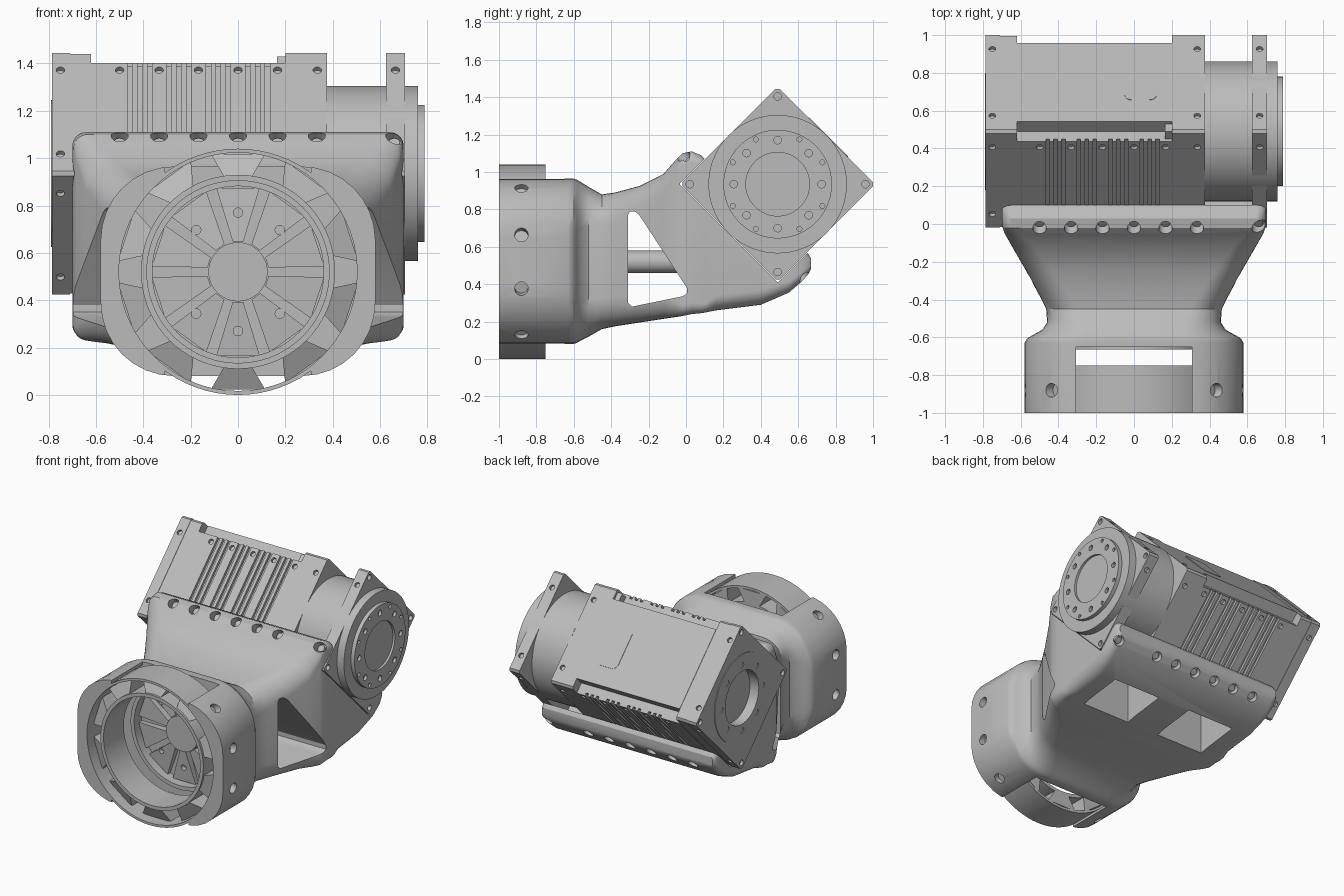
import bpy, bmesh
from math import sin, cos, pi, radians
from mathutils import Matrix, Vector

if "Cube" in bpy.data.objects:
    bpy.data.objects.remove(bpy.data.objects["Cube"])

grey = bpy.data.materials.new("machined grey")
grey.use_nodes = True
grey.diffuse_color = (0.5, 0.5, 0.5, 1)
grey.node_tree.nodes["Principled BSDF"].inputs["Base Color"].default_value = grey.diffuse_color

MOTOR = Matrix.Translation((0, 0.49, 0.935)) @ Matrix.Rotation(pi / 4, 4, "X")
FLANGE = Matrix.Translation((0, 0, 0.52))
HERE = Matrix.Identity(4)


def at(axis, a, p, q):
    return (a, p, q) if axis == "x" else (p, a, q)


def finish(bm, name, matrix=HERE):
    bmesh.ops.remove_doubles(bm, verts=bm.verts, dist=0.0001)
    bmesh.ops.recalc_face_normals(bm, faces=bm.faces)
    mesh = bpy.data.meshes.new(name)
    bm.to_mesh(mesh)
    bm.free()
    mesh.transform(matrix)
    mesh.materials.append(grey)
    obj = bpy.data.objects.new(name, mesh)
    bpy.context.collection.objects.link(obj)
    return obj


def loft(bm, rings, closed=False):
    """Skin a list of equal rings of points, capped or joined end to end."""
    rows = [[bm.verts.new(p) for p in ring] for ring in rings]
    pairs = list(zip(rows, rows[1:]))
    if closed:
        pairs.append((rows[-1], rows[0]))
    else:
        bm.faces.new(rows[0])
        bm.faces.new(rows[-1])
    for low, high in pairs:
        for i in range(len(low)):
            j = (i + 1) % len(low)
            bm.faces.new((low[i], low[j], high[j], high[i]))


def prism(bm, pts, axis, a, b):
    loft(bm, [[at(axis, k, p, q) for p, q in pts] for k in (a, b)])


def lathe(bm, profile, axis, n=72):
    loft(bm, [[at(axis, a, r * cos(2 * pi * i / n), r * sin(2 * pi * i / n))
               for i in range(n)] for a, r in profile], closed=True)


def tube(bm, axis, a, b, r0, r1):
    lathe(bm, [(a, r0), (a, r1), (b, r1), (b, r0)], axis)


def box(bm, centre, size, turn=HERE):
    m = Matrix.Translation(centre) @ turn @ Matrix.Diagonal((*size, 1))
    bmesh.ops.create_cube(bm, size=1, matrix=m)


def drill(bm, centre, direction, r, depth, n=20):
    """Cylinder centred on a surface point, along the given direction."""
    turn = Vector(direction).to_track_quat("Z", "Y").to_matrix().to_4x4()
    bmesh.ops.create_cone(bm, cap_ends=True, segments=n, radius1=r, radius2=r,
                          depth=depth, matrix=Matrix.Translation(centre) @ turn)


def cut(obj, bm, matrix=HERE):
    cutter = finish(bm, "cutter", matrix)
    cutter.hide_render = True
    mod = obj.modifiers.new("cut", "BOOLEAN")
    mod.operation, mod.solver, mod.object = "DIFFERENCE", "EXACT", cutter
    bpy.context.view_layer.objects.active = obj
    bpy.ops.object.modifier_apply(modifier=mod.name)
    bpy.data.objects.remove(cutter)


def square(s, c=0.015, notched=False):
    """Square section with chamfered or step-notched corners."""
    pts = []
    for k in range(4):
        corner = [(s, s - c), (s - c, s - c), (s - c, s)] if notched else [(s, s - c), (s - c, s)]
        ck, sk = cos(k * pi / 2), sin(k * pi / 2)
        pts += [(p * ck - q * sk, p * sk + q * ck) for p, q in corner]
    return pts


def rounded(y, w, z0, z1, r):
    """Rounded rectangle ring standing at depth y."""
    ring, mid, h = [], (z0 + z1) / 2, (z1 - z0) / 2
    r = min(r, h * 0.95)
    for k, (sx, sz) in enumerate([(1, 1), (-1, 1), (-1, -1), (1, -1)]):
        for i in range(9):
            t = (k + i / 8) * pi / 2
            ring.append((sx * (w - r) + r * cos(t), y, mid + sz * (h - r) + r * sin(t)))
    return ring


# Bracket: flange block, waist and cradle as one skin
stations = [
    (-1, .58, .08, .965, .31), (-.63, .58, .08, .965, .31), (-.605, .565, .08, .965, .3),
    (-.585, .53, .085, .96, .28), (-.56, .485, .1, .945, .24), (-.52, .46, .12, .92, .2),
    (-.45, .465, .16, .88, .17), (-.38, .5, .175, .89, .16), (-.25, .57, .195, .925, .14),
    (-.12, .645, .215, .99, .12), (-.05, .685, .225, 1.07, .08), (-.02, .695, .23, 1.1, .06),
    (.03, .7, .24, 1.11, .06), (.08, .7, .245, 1.09, .05), (.11, .7, .25, 1.06, .05),
    (.16, .7, .26, .95, .08), (.4, .7, .29, .75, .08), (.55, .7, .355, .65, .06),
    (.62, .7, .415, .6, .05), (.655, .69, .455, .56, .04), (.667, .68, .48, .54, .02)]
bm = bmesh.new()
loft(bm, [rounded(*s) for s in stations])
bracket = finish(bm, "bracket")

# Seat for the square motor
bm = bmesh.new()
prism(bm, square(0.372, 0.005), "x", -0.9, 0.9)
cut(bracket, bm, MOTOR)

# Flange bore, its deeper pocket, and the slots above and below
for r, end in ((0.52, -0.65), (0.375, -0.58)):
    bm = bmesh.new()
    drill(bm, (0, end - 0.5, 0.52), (0, 1, 0), r, 1, 72)
    cut(bracket, bm)
bm = bmesh.new()
box(bm, (0, -0.9, 0.52), (0.615, 0.5, 1.2))
cut(bracket, bm)

# Triangular side window right through, and pockets underneath
bm = bmesh.new()
prism(bm, [(-.31, .3), (-.29, .28), (-.02, .335), (.005, .35), (.005, .38),
           (-.25, .77), (-.275, .79), (-.3, .79), (-.31, .77)], "x", -1, 1)
cut(bracket, bm)
bm = bmesh.new()
for side in (-1, 1):
    box(bm, (side * 0.32, 0.25, 0.3), (0.38, 0.32, 0.5))
cut(bracket, bm)

# Screw holes in both lips and around the flange block
bolts = [-0.5, -0.333, -0.167, 0, 0.167, 0.333]
bm = bmesh.new()
for x in bolts + [0.66]:
    drill(bm, (x, -0.01, 1.08), (0, -1, 1), 0.036, 0.08)
    drill(bm, (x, 0.635, 0.435), (0, 1, -1), 0.036, 0.08)
for side in (-1, 1):
    for a in (-42, -14, 14, 42):
        d = Vector((side * cos(radians(a)), 0, sin(radians(a))))
        drill(bm, d * 0.59 + Vector((0, -0.88, 0.52)), d, 0.036, 0.09)
cut(bracket, bm)

# Screws sitting in the lip holes
bm = bmesh.new()
for x in bolts + [0.66]:
    drill(bm, (x, 0.02, 1.05), (0, -1, 1), 0.024, 0.05)
    drill(bm, (x, 0.605, 0.465), (0, 1, -1), 0.024, 0.05)
finish(bm, "lip_screws")

# Clips on the flange block
bm = bmesh.new()
for side in (-1, 1):
    for a in (-30, 30):
        d = Vector((side * cos(radians(a)), 0, sin(radians(a))))
        turn = Matrix.Rotation(-side * radians(a), 4, "Y")
        box(bm, d * 0.572, (0.03, 0.235, 0.075), turn)
        for y in (-0.075, 0.075):
            box(bm, d * 0.588 + Vector((0, y, 0)), (0.008, 0.03, 0.03), turn)
finish(bm, "flange_clips", Matrix.Translation((0, -0.88, 0.52)))

# Coupling ring: two thin tubes joined by flared struts
bm = bmesh.new()
tube(bm, "y", -1, -0.75, 0.503, 0.52)
finish(bm, "outer_ring", FLANGE)
bm = bmesh.new()
tube(bm, "y", -0.98, -0.75, 0.385, 0.41)
finish(bm, "inner_ring", FLANGE)


def sectors(name, inner, outer, back):
    """Ten radial blocks; each end is given as radius, half angle and front depth."""
    bm = bmesh.new()
    for k in range(10):
        ends = []
        for r, half, front in (inner, outer):
            ring = []
            for h, y in ((-half, front), (half, front), (half, back), (-half, back)):
                a = radians(90 + 36 * k + h)
                ring.append((r * cos(a), y, r * sin(a)))
            ends.append(ring)
        loft(bm, ends)
    return finish(bm, name, FLANGE)


sectors("ring_struts", (0.4, 8, -0.97), (0.51, 13, -0.92), -0.75)

# Spoked disc at the bottom of the bore
pads = sectors("disc_pads", (0.13, 10, -0.63), (0.365, 14.5, -0.61), -0.57)
bm = bmesh.new()
for k in range(8):
    a = k * pi / 4
    drill(bm, (0.25 * cos(a), -0.625, 0.25 * sin(a)), (0, 1, 0), 0.02, 0.08)
cut(pads, bm, FLANGE)
bm = bmesh.new()
drill(bm, (0, -0.605, 0), (0, 1, 0), 0.125, 0.07, 48)
finish(bm, "disc_hub", FLANGE)
bm = bmesh.new()
tube(bm, "y", -0.665, -0.57, 0.362, 0.39)
finish(bm, "disc_rim", FLANGE)

# Shaft between flange and cradle
bm = bmesh.new()
drill(bm, (0, -0.08, 0.52), (0, 1, 0), 0.06, 0.56, 32)
finish(bm, "centre_shaft")

# Motor housing pieces
S = 0.368
parts = {}
for name, x0, x1, pts in (
        ("rear_plate", -0.785, -0.71, square(S)),
        ("housing_rear", -0.71, -0.62, square(S - 0.003)),
        ("housing_middle", -0.62, 0.2, square(S, 0.075, True)),
        ("housing_front", 0.2, 0.375, square(S)),
        ("output_plate", 0.625, 0.705, square(S))):
    bm = bmesh.new()
    prism(bm, pts, "x", x0, x1)
    parts[name] = finish(bm, name, MOTOR)

# Cooling grooves and screw holes in the housing
bm = bmesh.new()
for face in (-1, 1):
    for mid in (-0.415, -0.25, -0.083, 0.083):
        for step in (-0.042, 0, 0.042):
            box(bm, (mid + step, 0, face * S), (0.02, 0.8, 0.04))
    for x in bolts[:-1]:
        for y in (-0.25, 0.25):
            drill(bm, (x, y, face * S), (0, 0, 1), 0.018, 0.04)
cut(parts["housing_middle"], bm, MOTOR)
for name, x in (("rear_plate", -0.75), ("housing_front", 0.335), ("output_plate", 0.665)):
    bm = bmesh.new()
    for k in (-0.25, 0.25):
        for face in (-S, S):
            drill(bm, (x, k, face), (0, 0, 1), 0.018, 0.04)
            drill(bm, (x, face, k), (0, 1, 0), 0.018, 0.04)
    if name != "housing_front":
        for y in (-0.332, 0.332):
            for z in (-0.332, 0.332):
                drill(bm, (x + 0.04 * (1 if x > 0 else -1), y, z), (1, 0, 0), 0.02, 0.05)
    cut(parts[name], bm, MOTOR)

# Connector tab in the top notch and flush cover on the back
bm = bmesh.new()
box(bm, (0.182, 0.32, 0.32), (0.036, 0.06, 0.06))
finish(bm, "connector_tab", MOTOR)
bm = bmesh.new()
loft(bm, [[(x + 0.035, y, z) for x, _, z in rounded(0, 0.085, -0.163, 0.134, 0.04)]
          for y in (S - 0.01, S + 0.003)])
finish(bm, "back_cover", MOTOR)

# Turned ends: output drive, and rear boss with its bore
bm = bmesh.new()
lathe(bm, [(.37, 0), (.37, .37), (.76, .37), (.76, .29), (.788, .29),
           (.788, .17), (.772, .17), (.772, 0)], "x")
drive = finish(bm, "output_drive", MOTOR)
bm = bmesh.new()
drill(bm, (-0.78, 0, 0), (1, 0, 0), 0.19, 0.12, 64)
cut(parts["rear_plate"], bm, MOTOR)
bm = bmesh.new()
tube(bm, "x", -0.79, -0.76, 0.19, 0.31)
boss = finish(bm, "rear_boss", MOTOR)
for obj, x in ((drive, 0.788), (boss, -0.79)):
    bm = bmesh.new()
    for k in range(8):
        a = k * pi / 4 + pi / 4
        drill(bm, (x, 0.235 * cos(a), 0.235 * sin(a)), (1, 0, 0), 0.02, 0.04)
        a = (k // 2) * pi / 2 + radians(19 if k % 2 else -19)
        if x > 0:
            drill(bm, (x, 0.266 * cos(a), 0.266 * sin(a)), (1, 0, 0), 0.013, 0.03)
    cut(obj, bm, MOTOR)

# Smooth curved surfaces, keep machined edges sharp
for obj in bpy.context.collection.objects:
    if obj.type == "MESH":
        bpy.ops.object.select_all(action="DESELECT")
        obj.select_set(True)
        bpy.context.view_layer.objects.active = obj
        bpy.ops.object.shade_smooth_by_angle(angle=radians(30))
